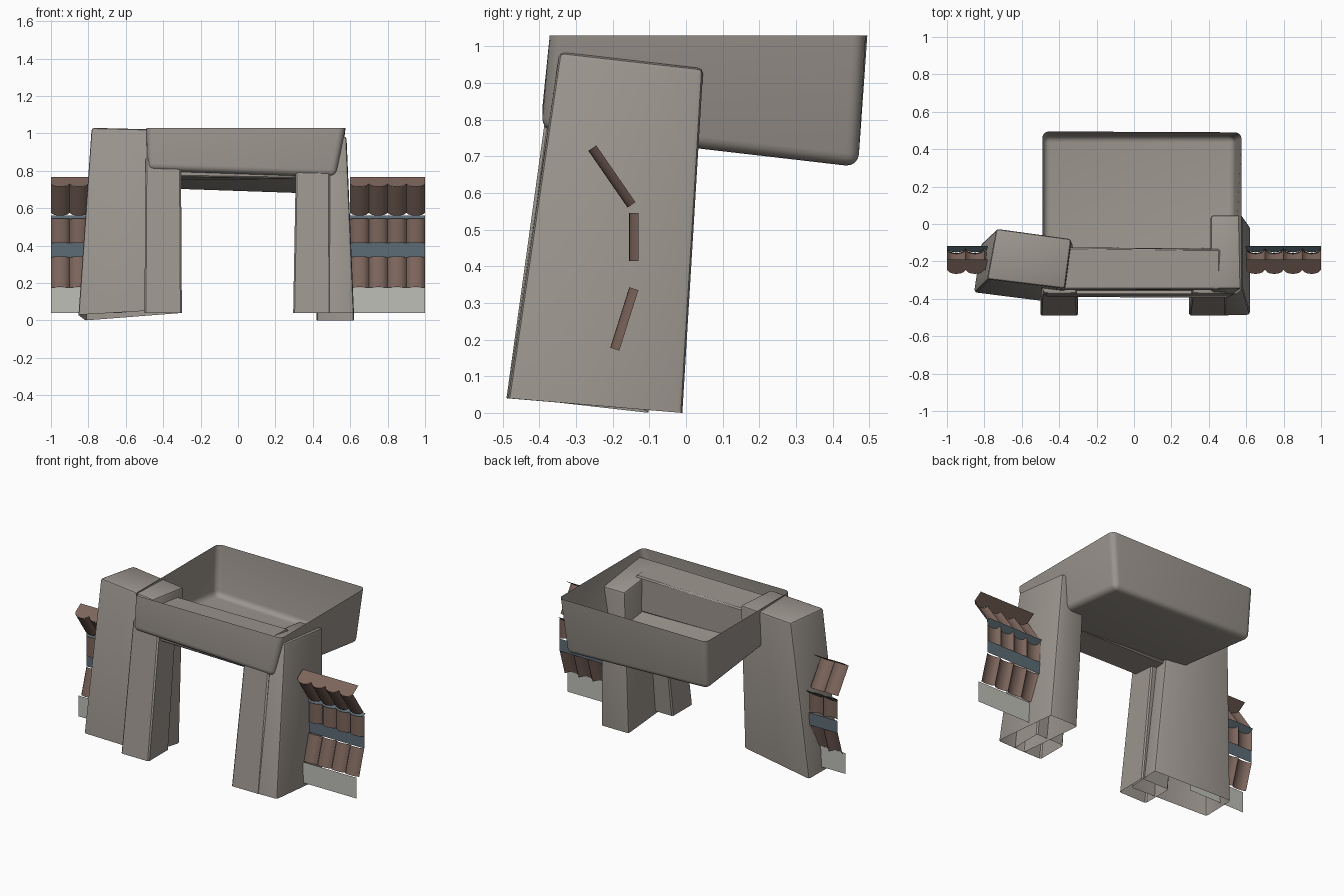
import bpy, bmesh, math
from mathutils import Vector

if "Cube" in bpy.data.objects:
    bpy.data.objects.remove(bpy.data.objects["Cube"])


def material(name, rgb):
    m = bpy.data.materials.new(name)
    m.diffuse_color = (*rgb, 1)
    m.use_nodes = True
    m.node_tree.nodes["Principled BSDF"].inputs["Base Color"].default_value = m.diffuse_color
    return m


STONE = material("stone", (0.33, 0.30, 0.27))
TILE = material("terracotta", (0.20, 0.13, 0.105))
SLATE = material("slate", (0.11, 0.15, 0.18))
PLASTER = material("plaster", (0.52, 0.52, 0.48))


def add(name, verts, faces, mat):
    me = bpy.data.meshes.new(name)
    me.from_pydata(verts, [], faces)
    me.materials.append(mat)
    ob = bpy.data.objects.new(name, me)
    bpy.context.collection.objects.link(ob)
    return ob


def smooth(ob, angle):
    bpy.ops.object.select_all(action='DESELECT')
    ob.select_set(True)
    bpy.context.view_layer.objects.active = ob
    bpy.ops.object.shade_smooth_by_angle(angle=math.radians(angle))


def block(name, bottom, top, bevel, segments=2, open_side="bottom", angle=35):
    """Leaning block; corners run front-left, front-right, back-right, back-left."""
    faces = [(0, 1, 5, 4), (1, 2, 6, 5), (2, 3, 7, 6), (3, 0, 4, 7)]
    if open_side != "bottom":
        faces.append((3, 2, 1, 0))
    if open_side != "top":
        faces.append((4, 5, 6, 7))
    ob = add(name, bottom + top, faces, STONE)
    bm = bmesh.new()
    bm.from_mesh(ob.data)
    edges = [e for e in bm.edges if not e.is_boundary]
    bmesh.ops.bevel(bm, geom=edges, offset=bevel, segments=segments,
                    profile=0.5, affect='EDGES', clamp_overlap=True)
    bm.to_mesh(ob.data)
    bm.free()
    smooth(ob, angle)
    return ob


# Big leaning standing stones
block("right_pillar",
      [(0.42, -0.49, 0.04), (0.62, -0.485, 0.04), (0.62, -0.01, 0), (0.42, -0.01, 0)],
      [(0.41, -0.345, 0.985), (0.58, -0.345, 0.985), (0.58, 0.047, 0.94), (0.41, 0.047, 0.94)],
      0.015)
block("left_pillar",
      [(-0.855, -0.365, 0.03), (-0.34, -0.43, 0.06), (-0.30, -0.17, 0.04), (-0.815, -0.10, 0)],
      [(-0.785, -0.295, 1.03), (-0.37, -0.345, 1.02), (-0.335, -0.08, 1.01), (-0.735, -0.025, 1.02)],
      0.015)

# Square inner posts against the pillars
for name, x0, x1, t0, t1 in (("left_post", -0.50, -0.30, -0.495, -0.305),
                             ("right_post", 0.295, 0.495, 0.31, 0.49)):
    block(name,
          [(x0, -0.49, 0.04), (x1, -0.49, 0.04), (x1, -0.285, 0.04), (x0, -0.285, 0.04)],
          [(t0, -0.375, 0.87), (t1, -0.375, 0.87), (t1, -0.19, 0.87), (t0, -0.19, 0.87)],
          0.008, 1)

# Lintel bridging the pillars
block("lintel",
      [(-0.42, -0.355, 0.77), (0.46, -0.355, 0.755), (0.46, -0.13, 0.745), (-0.42, -0.125, 0.755)],
      [(-0.42, -0.35, 0.97), (0.46, -0.35, 0.98), (0.46, -0.135, 0.97), (-0.42, -0.125, 0.96)],
      0.008, 1, open_side="none")

# Capstone shell, open at the top
block("capstone",
      [(-0.485, -0.395, 0.805), (0.525, -0.395, 0.77), (0.535, 0.47, 0.67), (-0.485, 0.47, 0.705)],
      [(-0.49, -0.372, 1.03), (0.575, -0.372, 1.03), (0.575, 0.49, 1.03), (-0.49, 0.495, 1.03)],
      0.035, 4, open_side="top", angle=100)


def strip(name, x0, x1, a, b, mat):
    """Flat band along x between two (y, z) points."""
    add(name, [(x0, *a), (x1, *a), (x1, *b), (x0, *b)], [(0, 1, 2, 3)], mat)


def tile_row(name, x0, low, high, n=4, w=0.1, bulge=0.026, seg=8):
    """Row of curved tiles; low and high are the (y, z) ends of the back line."""
    d = Vector((high[0] - low[0], high[1] - low[1])).normalized()
    out = Vector((-d.y, d.x))
    verts, faces = [], []
    for i in range(n):
        base = len(verts)
        for k in range(seg + 1):
            t = k / seg
            off = out * bulge * (1 - (2 * t - 1) ** 2) ** 0.6
            x = x0 + w * (i + t)
            for p in (low, high):
                verts.append((x, p[0] + off.x, p[1] + off.y))
        for k in range(seg):
            j = base + 2 * k
            faces.append((j, j + 2, j + 3, j + 1))
    smooth(add(name, verts, faces, TILE), 40)


def scalloped_cap(name, x0, front, back, mat, n=4, w=0.1, depth=0.026, seg=8):
    """Cap sheet whose front edge follows the tile curves."""
    d = Vector((front[0] - back[0], front[1] - back[1])).normalized()
    verts, faces = [], []
    total = n * seg
    for k in range(total + 1):
        t = (k % seg) / seg
        off = d * depth * (1 - (2 * t - 1) ** 2) ** 0.6
        x = x0 + n * w * k / total
        verts += [(x, front[0] + off.x, front[1] + off.y), (x, *back)]
    for k in range(total):
        faces.append((2 * k, 2 * k + 2, 2 * k + 3, 2 * k + 1))
    add(name, verts, faces, mat)


# Tiled walls on both sides
for side, x0 in (("left", -1.0), ("right", 0.6)):
    strip(side + "_wall_base", x0, x0 + 0.4, (-0.21, 0.04), (-0.21, 0.175), PLASTER)
    tile_row(side + "_lower_tiles", x0, (-0.182, 0.17), (-0.13, 0.335))
    strip(side + "_middle_band", x0, x0 + 0.4, (-0.13, 0.335), (-0.13, 0.415), SLATE)
    tile_row(side + "_middle_tiles", x0, (-0.129, 0.415), (-0.129, 0.545))
    scalloped_cap(side + "_upper_band", x0, (-0.133, 0.545), (-0.118, 0.56), SLATE)
    tile_row(side + "_upper_tiles", x0, (-0.138, 0.575), (-0.245, 0.73))
    scalloped_cap(side + "_top_cap", x0, (-0.245, 0.73), (-0.19, 0.767), TILE)
